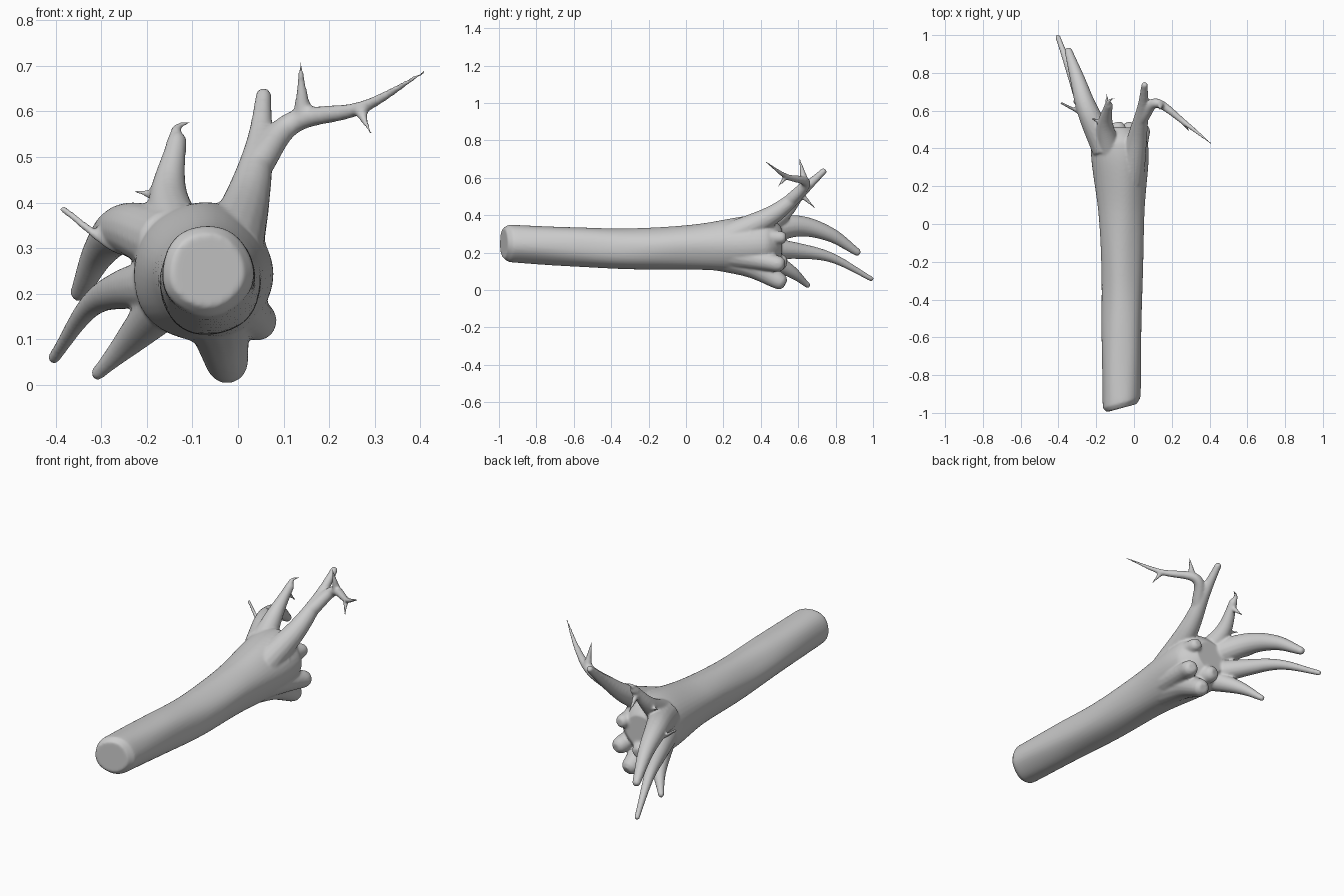
import bpy, bmesh, math
from mathutils import Vector

bm = bmesh.new()


def spline(points, steps=10):
    """Catmull-Rom curve through points of any dimension."""
    p = [Vector(q) for q in points]
    p = [p[0] * 2 - p[1]] + p + [p[-1] * 2 - p[-2]]
    out = []
    for a, b, c, d in zip(p, p[1:], p[2:], p[3:]):
        for s in range(steps):
            t = s / steps
            out.append(0.5 * (2 * b + (c - a) * t + (2 * a - 5 * b + 4 * c - d) * t * t
                              + (3 * b - a - 3 * c + d) * t ** 3))
    return out + [p[-2]]


def loft(rings):
    """Skin a list of equal rings and cap both ends."""
    vs = [[bm.verts.new(co) for co in ring] for ring in rings]
    n = len(vs[0])
    for a, b in zip(vs, vs[1:]):
        for i in range(n):
            j = (i + 1) % n
            bm.faces.new((a[i], a[j], b[j], b[i]))
    bm.faces.new(vs[0][::-1])
    bm.faces.new(vs[-1])


def root(r0, r1, *points, flare=1.3, sides=16):
    """Round-ended root that tapers from r0 to r1 along its path."""
    pos = spline(points)
    last = len(pos) - 1
    side = Vector((0.3, 0.2, 1))
    rings = []
    for i, c in enumerate(pos):
        t = (pos[min(i + 1, last)] - pos[max(i - 1, 0)]).normalized()
        side = (side - t * side.dot(t)).normalized()
        other = t.cross(side)
        r = r1 + (r0 - r1) * (1 - i / last) ** flare
        caps = [(0, 1)] if i < last else [(0, 1), (0.5, 0.87), (0.85, 0.53)]
        for ahead, scale in caps:
            rings.append([c + t * r * ahead + r * scale * (side * math.cos(k * math.tau / sides)
                          + other * math.sin(k * math.tau / sides)) for k in range(sides)])
    loft(rings)


# Trunk: y, centre x, centre z, radius; slanted cut in front, rounded rims
sections = [(-0.975, -0.067, 0.251, 0.100), (-0.6, -0.065, 0.232, 0.105), (-0.3, -0.062, 0.219, 0.109),
            (0.05, -0.066, 0.230, 0.121), (0.35, -0.076, 0.245, 0.152), (0.51, -0.085, 0.25, 0.142)]
rings = []
for y, cx, cz, r in spline(sections, 14):
    slant = 0.27 * max(0, min(1, (-0.7 - y) / 0.25))
    r *= 1 - 0.2 * max(0, (-0.94 - y) / 0.035) ** 2 - 0.4 * max(0, (y - 0.42) / 0.09) ** 2
    ring = []
    for k in range(40):
        a = k * math.tau / 40
        w = r * (1 + 0.012 * math.sin(5 * a + 4 * y) + 0.01 * math.sin(3 * a - 9 * y))
        ring.append((cx + w * math.cos(a), y + slant * w * math.cos(a), cz + w * math.sin(a)))
    rings.append(ring)
loft(rings)

# Upper right root with its stub, long branch, spike and thorn
root(0.075, 0.018, (-0.02, 0.24, 0.29), (0.018, 0.46, 0.40), (0.046, 0.61, 0.52), (0.056, 0.735, 0.634))
root(0.036, 0.004, (0.04, 0.56, 0.48), (0.12, 0.64, 0.575), (0.27, 0.535, 0.608), (0.41, 0.425, 0.687), flare=1)
root(0.022, 0.004, (0.142, 0.632, 0.59), (0.137, 0.605, 0.71))
root(0.015, 0.004, (0.265, 0.535, 0.605), (0.292, 0.49, 0.55))

# Upper left root with hooked tip, hanging spike and thorn
root(0.075, 0.022, (-0.12, 0.34, 0.29), (-0.152, 0.52, 0.41), (-0.134, 0.63, 0.535))
root(0.020, 0.004, (-0.135, 0.625, 0.53), (-0.134, 0.65, 0.563), (-0.105, 0.668, 0.577))
root(0.019, 0.004, (-0.14, 0.61, 0.515), (-0.145, 0.69, 0.438))
root(0.019, 0.004, (-0.16, 0.53, 0.41), (-0.225, 0.56, 0.425))

# Left side roots: upper, lower (the longest) and short
root(0.075, 0.021, (-0.15, 0.40, 0.31), (-0.245, 0.60, 0.342), (-0.30, 0.77, 0.297), (-0.347, 0.915, 0.203), flare=1)
root(0.065, 0.014, (-0.16, 0.40, 0.22), (-0.25, 0.59, 0.21), (-0.325, 0.78, 0.172), (-0.403, 0.99, 0.06))
root(0.060, 0.016, (-0.15, 0.40, 0.19), (-0.235, 0.56, 0.10), (-0.307, 0.65, 0.026))

# Curled twig
root(0.018, 0.008, (-0.19, 0.50, 0.315), (-0.265, 0.575, 0.3), (-0.384, 0.64, 0.386))

# Buttress lumps under, right of and behind the trunk base
root(0.088, 0.047, (-0.06, 0.12, 0.20), (-0.042, 0.34, 0.135), (-0.024, 0.495, 0.05), flare=1)
root(0.080, 0.044, (-0.03, 0.20, 0.20), (0.042, 0.49, 0.14))
root(0.090, 0.045, (-0.06, 0.36, 0.17), (-0.085, 0.50, 0.15))
root(0.070, 0.036, (0.0, 0.35, 0.28), (0.018, 0.505, 0.28))

# Fuse everything into one soft, continuous bark surface
bmesh.ops.recalc_face_normals(bm, faces=bm.faces)
mesh = bpy.data.meshes.new("fallen_trunk")
bm.to_mesh(mesh)
bm.free()
trunk = bpy.data.objects.new("fallen_trunk", mesh)
bpy.context.collection.objects.link(trunk)
mesh.shade_smooth()
fuse = trunk.modifiers.new("fuse", 'REMESH')
fuse.mode = 'VOXEL'
fuse.voxel_size = 0.006
fuse.use_smooth_shade = True
soften = trunk.modifiers.new("soften", 'SMOOTH')
soften.factor = 0.5
soften.iterations = 9
